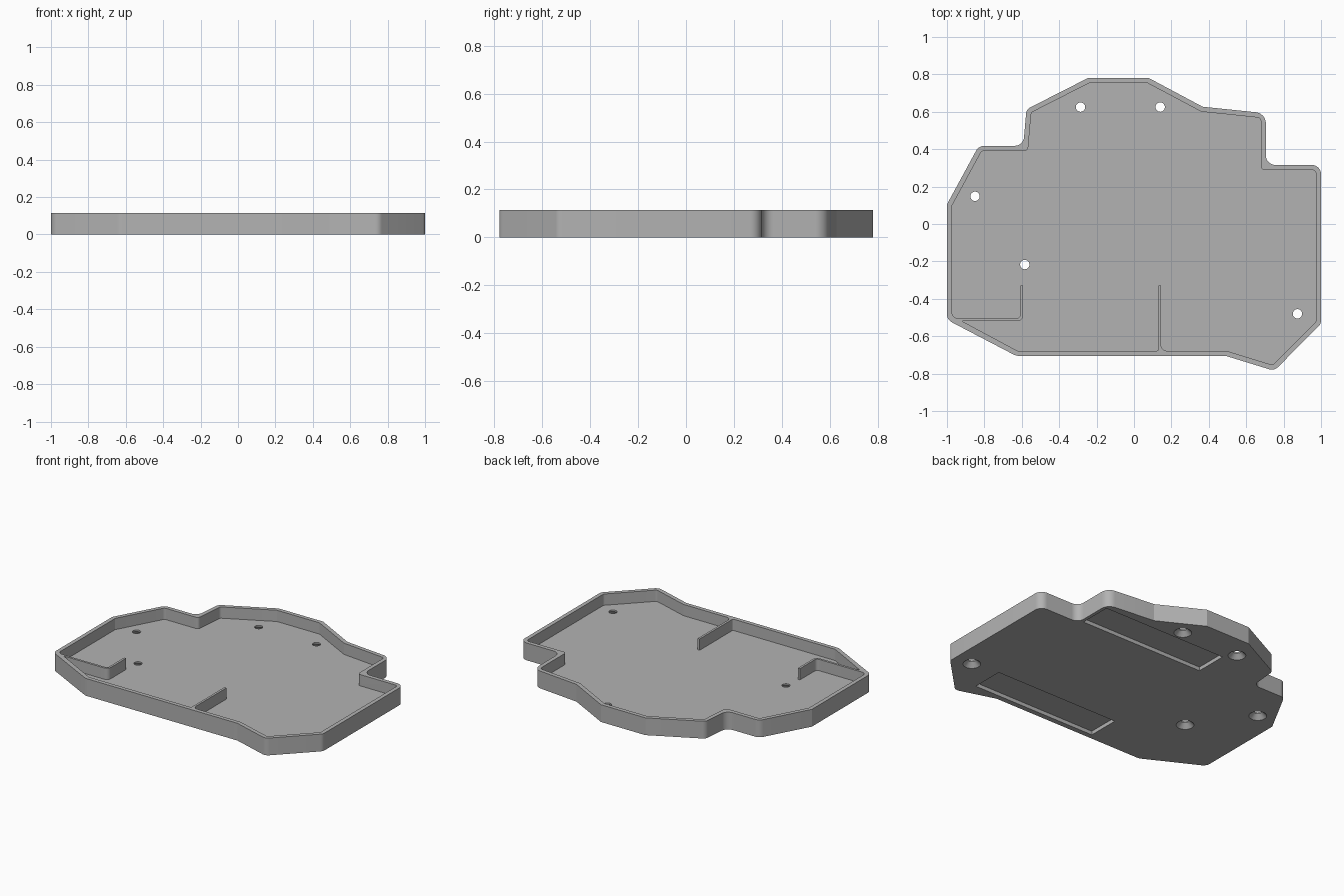
import bpy, bmesh, math
from mathutils import Matrix, Vector

HEIGHT, FLOOR, WALL = 0.115, 0.04, 0.027
EPS = 0.02

cube = bpy.data.objects.get("Cube")
if cube:
    bpy.data.objects.remove(cube, do_unlink=True)

grey = bpy.data.materials.new("plain grey")
grey.use_nodes = True
GREY = (0.45, 0.45, 0.45, 1)
grey.diffuse_color = GREY
grey.node_tree.nodes["Principled BSDF"].inputs["Base Color"].default_value = GREY


def fillet(corners, steps=8):
    """Round each (x, y, radius) corner of a closed outline."""
    out = []
    for i, (x, y, r) in enumerate(corners):
        p = Vector((x, y))
        a = (Vector(corners[i - 1][:2]) - p).normalized()
        b = (Vector(corners[(i + 1) % len(corners)][:2]) - p).normalized()
        if r <= 0:
            out.append(p)
            continue
        half = a.angle(b) / 2
        centre = p + (a + b).normalized() * (r / math.sin(half))
        spoke = p + a * (r / math.tan(half)) - centre
        sweep = math.copysign(math.pi - 2 * half, b.x * a.y - b.y * a.x)
        for k in range(steps + 1):
            out.append(centre + Matrix.Rotation(sweep * k / steps, 2) @ spoke)
    return out


def inset(corners, dist, radius):
    """Offset a clockwise outline inwards."""
    out = []
    for i, (x, y, r) in enumerate(corners):
        p = Vector((x, y))
        d1 = (p - Vector(corners[i - 1][:2])).normalized()
        d2 = (Vector(corners[(i + 1) % len(corners)][:2]) - p).normalized()
        n1, n2 = Vector((d1.y, -d1.x)), Vector((d2.y, -d2.x))
        q = p + (n1 + n2) * (dist / (1 + n1.dot(n2)))
        out.append((q.x, q.y, radius if r else 0))
    return out


def loft(name, layers):
    """Closed solid through stacked (outline, z) layers of equal point count."""
    bm = bmesh.new()
    rings = [[bm.verts.new((p.x, p.y, z)) for p in outline] for outline, z in layers]
    for low, high in zip(rings, rings[1:]):
        for k in range(len(low)):
            n = (k + 1) % len(low)
            bm.faces.new((low[k], low[n], high[n], high[k]))
    bm.faces.new(rings[0])
    bm.faces.new(rings[-1])
    bmesh.ops.recalc_face_normals(bm, faces=bm.faces)
    mesh = bpy.data.meshes.new(name)
    bm.to_mesh(mesh)
    bm.free()
    mesh.materials.append(grey)
    obj = bpy.data.objects.new(name, mesh)
    bpy.context.collection.objects.link(obj)
    return obj


def prism(name, outline, z0, z1):
    return loft(name, [(outline, z0), (outline, z1)])


def circle(x, y, r, sides=32):
    return [Vector((x + r * math.cos(math.tau * k / sides),
                    y + r * math.sin(math.tau * k / sides))) for k in range(sides)]


# Outer outline, clockwise: x, y, corner radius
outer = [
    (-1, 0.105, 0), (-0.83, 0.418, 0.05), (-0.592, 0.418, 0.05),
    (-0.575, 0.613, 0.04), (-0.247, 0.78, 0), (0.08, 0.78, 0),
    (0.367, 0.627, 0), (0.705, 0.592, 0.06), (0.705, 0.316, 0.05),
    (1, 0.316, 0.05), (1, -0.533, 0.04), (0.75, -0.785, 0.045),
    (0.49, -0.705, 0), (-0.63, -0.705, 0.06), (-1, -0.512, 0.05)]

# Pocket outline follows the wall and steps around two thin ribs
inner = inset(outer, WALL, 0.02)
base, rib_end = inner[13][1], -0.33
straight_rib = [(0.145, base, 0.03), (0.145, rib_end, 0),
                (0.13, rib_end, 0), (0.13, base, 0.01)]
corner_rib = [(-0.92, -0.519, 0), (-0.593, -0.519, 0.03), (-0.593, rib_end, 0),
              (-0.608, rib_end, 0), (-0.608, -0.504, 0.02),
              (inner[0][0], -0.504, 0.03)]
pocket = inner[:13] + straight_rib + [inner[13]] + corner_rib

tray = prism("tray", fillet(outer), 0, HEIGHT)
cutters = [prism("pocket_cutter", fillet(pocket), FLOOR, HEIGHT + EPS)]

# Shallow rectangular recesses underneath
for y0, y1 in ((0.34, 0.556), (-0.67, -0.455)):
    rect = [Vector(p) for p in ((-0.23, y0), (0.683, y0), (0.683, y1), (-0.23, y1))]
    cutters.append(prism("recess_cutter", rect, -EPS, 0.025))

# Screw holes: countersunk from below, straight bore above
for x, y in ((-0.286, 0.625), (0.14, 0.625), (-0.85, 0.148),
             (-0.584, -0.217), (0.874, -0.48)):
    cutters.append(loft("hole_cutter", [(circle(x, y, 0.073), -EPS),
                                        (circle(x, y, 0.025), 0.03),
                                        (circle(x, y, 0.025), FLOOR + EPS)]))

# Cut everything out of the tray, then drop the cutters
for c in cutters:
    c.hide_render = True
    mod = tray.modifiers.new(c.name, "BOOLEAN")
    mod.operation, mod.solver, mod.object = "DIFFERENCE", "EXACT", c
bpy.context.view_layer.update()
graph = bpy.context.evaluated_depsgraph_get()
result = bpy.data.meshes.new_from_object(tray.evaluated_get(graph))
tray.modifiers.clear()
tray.data = result
for c in cutters:
    bpy.data.objects.remove(c, do_unlink=True)

for o in bpy.context.selected_objects:
    o.select_set(False)
tray.select_set(True)
bpy.context.view_layer.objects.active = tray
bpy.ops.object.shade_smooth_by_angle(angle=math.radians(15))
